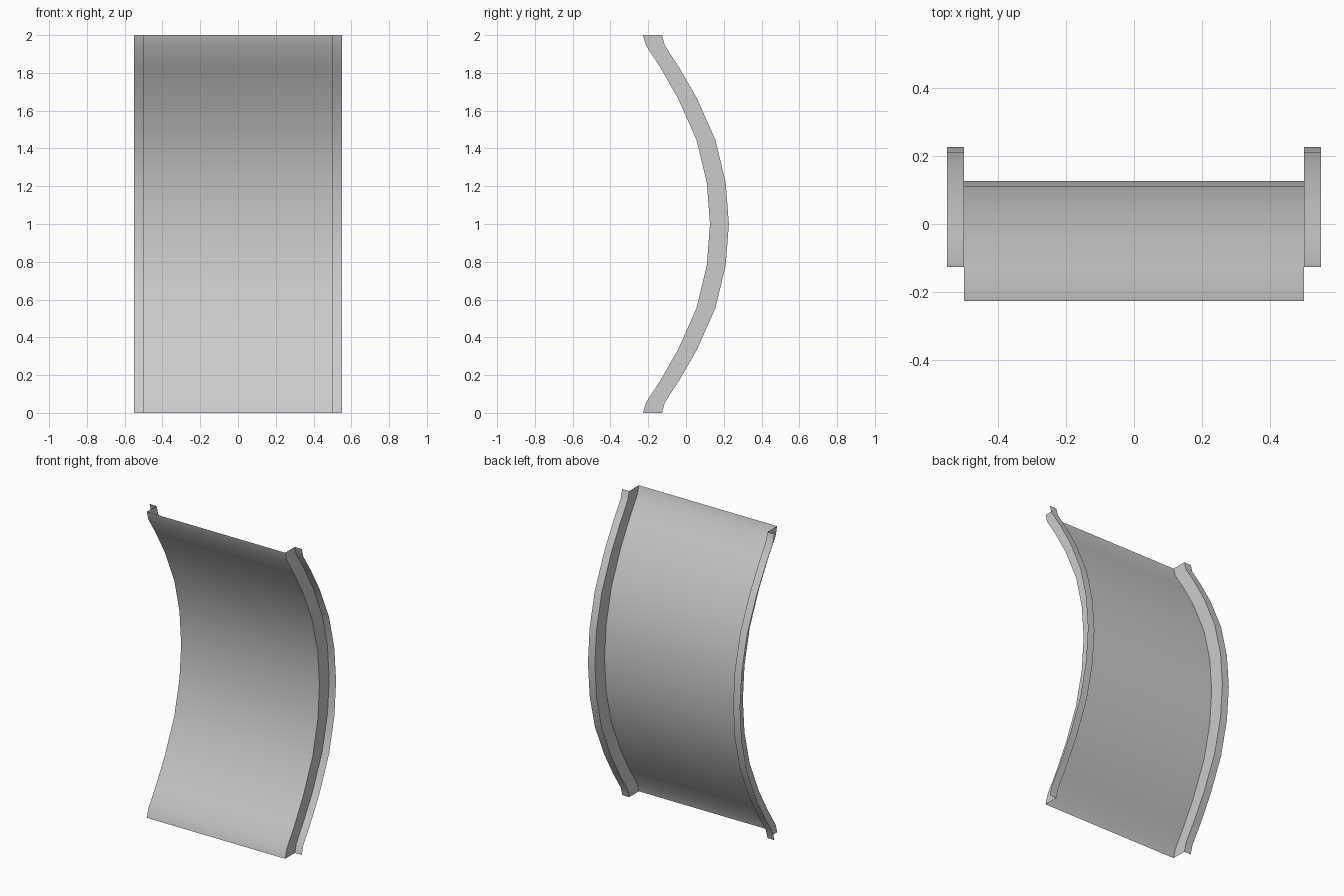
import bpy, bmesh, math

cube = bpy.data.objects.get("Cube")
if cube:
    bpy.data.objects.remove(cube, do_unlink=True)

grey = bpy.data.materials.new("light_grey")
grey.use_nodes = True
colour = (0.6, 0.6, 0.6, 1)
grey.diffuse_color = colour
grey.node_tree.nodes["Principled BSDF"].inputs["Base Color"].default_value = colour

# Lower half of the bowed side profile as (y, z), mirrored about z = 1
half = [(-0.227, 0), (-0.212, 0.055), (-0.135, 0.173), (-0.042, 0.335),
        (0.056, 0.556), (0.110, 0.78), (0.127, 1)]
profile = half + [(y, 2 - z) for y, z in reversed(half[:-1])]

# Cross-section as (x, depth): flange, web, panel, web, flange
side = [(0.55, 0.1), (0.5, 0.1), (0.5, 0)]
section = [(-x, d) for x, d in side] + side[::-1]

# Sweep the thin sheet section along the profile
bm = bmesh.new()
rows = [[bm.verts.new((x, y + d, z)) for x, d in section] for y, z in profile]
for low, high in zip(rows, rows[1:]):
    for i in range(len(section) - 1):
        bm.faces.new((low[i], low[i + 1], high[i + 1], high[i]))
mesh = bpy.data.meshes.new("curved_panel")
bm.to_mesh(mesh)
bm.free()
mesh.materials.append(grey)
panel = bpy.data.objects.new("curved_panel", mesh)
bpy.context.collection.objects.link(panel)

# Smooth along the bow, sharp at the flange folds
bpy.ops.object.select_all(action="DESELECT")
panel.select_set(True)
bpy.context.view_layer.objects.active = panel
bpy.ops.object.shade_smooth_by_angle(angle=math.radians(30))
